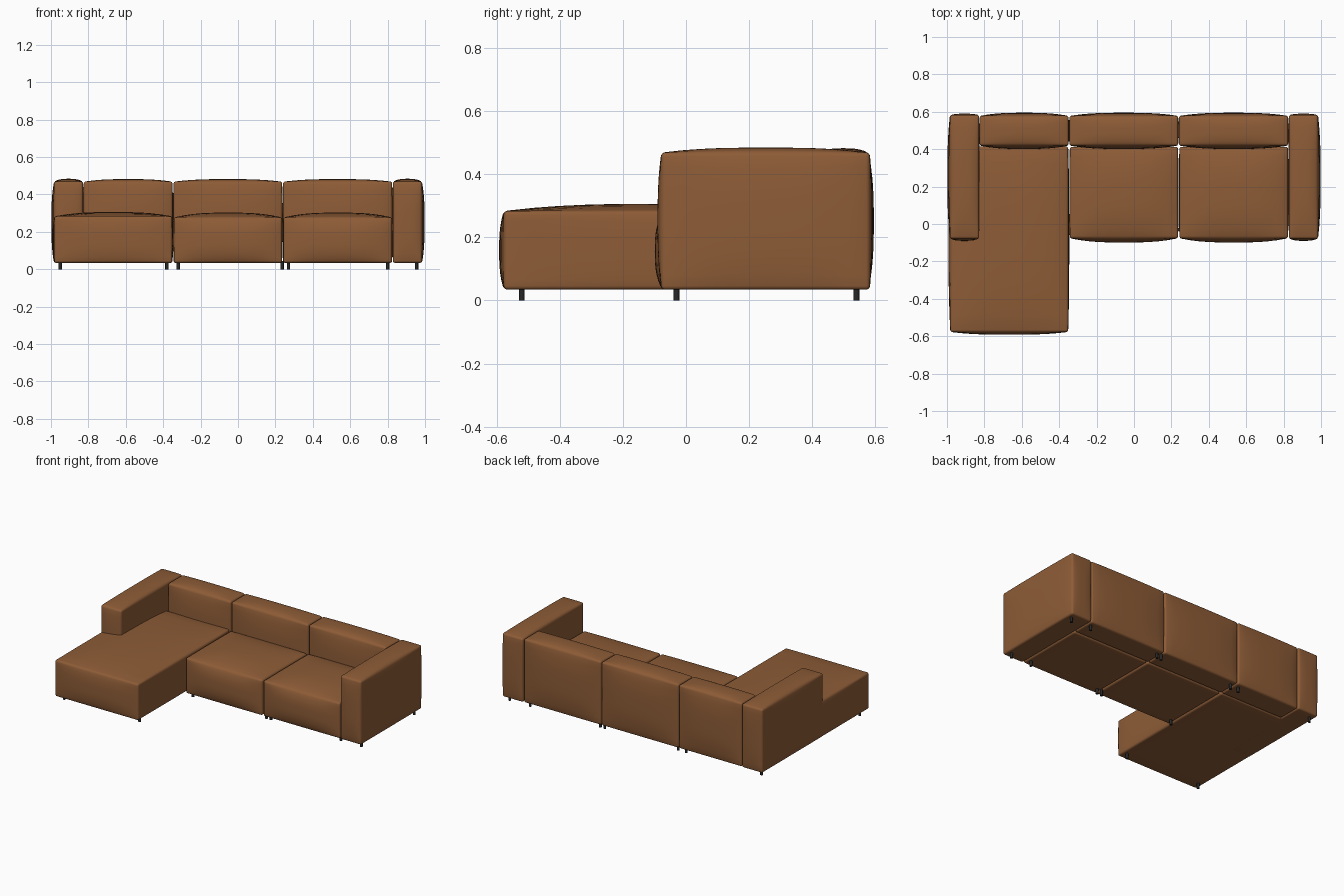
import bpy, bmesh, math
from mathutils import Vector

if "Cube" in bpy.data.objects:
    bpy.data.objects.remove(bpy.data.objects["Cube"])


def material(name, rgb):
    m = bpy.data.materials.new(name)
    m.diffuse_color = (*rgb, 1)
    m.use_nodes = True
    m.node_tree.nodes["Principled BSDF"].inputs["Base Color"].default_value = m.diffuse_color
    return m


LEATHER = material("tan leather", (0.27, 0.108, 0.038))
METAL = material("dark metal", (0.02, 0.02, 0.02))
N = 16  # grid cells along each cushion edge


def grid_value(t, h, r):
    """Map t in -1..1 to a coordinate, with two narrow cells in each rounded edge."""
    i = round((t + 1) / 2 * N)
    k = min(i, N - i)
    if k <= 2:
        return math.copysign(h - r * (0, 0.5858, 1)[k], t)
    return (h - r) * (i - N / 2) / (N / 2 - 2)


def cushion(name, lo, hi, bulge, r=0.012):
    """Rounded box whose panels swell; bulge = (-x, +x, -y, +y, -z, +z)."""
    lo, hi = Vector(lo), Vector(hi)
    mid, half = (lo + hi) / 2, (hi - lo) / 2
    bm = bmesh.new()
    bmesh.ops.create_cube(bm, size=2)
    bmesh.ops.subdivide_edges(bm, edges=bm.edges[:], cuts=N - 1, use_grid_fill=True)
    for v in bm.verts:
        p = Vector([grid_value(v.co[a], half[a], r) for a in range(3)])
        core = Vector([max(-half[a] + r, min(half[a] - r, p[a])) for a in range(3)])
        p = core + (p - core).normalized() * r
        s = [p[a] / half[a] for a in range(3)]
        fall = [max(0.0, 1 - abs(c) ** 2.8) for c in s]
        for a in range(3):
            amount = bulge[2 * a + (s[a] > 0)]
            p[a] += amount * s[a] * fall[a - 1] * fall[a - 2]
        v.co = p + mid
    me = bpy.data.meshes.new(name)
    bm.to_mesh(me)
    bm.free()
    me.materials.append(LEATHER)
    ob = bpy.data.objects.new(name, me)
    bpy.context.collection.objects.link(ob)
    for poly in me.polygons:
        poly.use_smooth = True
    return ob


Z0 = 0.034
# arms
for side, name in ((-1, "left_arm"), (1, "right_arm")):
    x = sorted((side * 0.828, side * 0.984))
    out = (0.014, 0.002) if side < 0 else (0.002, 0.014)
    cushion(name, (x[0], -0.078, Z0), (x[1], 0.582, 0.468), (*out, 0.012, 0.008, 0, 0.016))

# backrests
for name, x0, x1 in (("left_back", -0.825, -0.35), ("middle_back", -0.345, 0.236),
                     ("right_back", 0.241, 0.824)):
    cushion(name, (x0, 0.419, Z0), (x1, 0.578, 0.468), (0.002, 0.002, 0.018, 0.017, 0, 0.014))

# seats
for name, x0, x1 in (("middle_seat", -0.343, 0.235), ("right_seat", 0.243, 0.823)):
    cushion(name, (x0, -0.076, Z0), (x1, 0.412, 0.277), (0.003, 0.003, 0.023, 0.002, 0, 0.026))

# chaise
cushion("chaise_seat", (-0.982, -0.577, Z0), (-0.352, 0.415, 0.283),
        (0.01, 0.006, 0.015, 0, 0, 0.023))

# legs
spots = [(x, y) for x in (-0.95, -0.38) for y in (-0.52, 0.54)]
spots += [(x, y) for x in (-0.32, 0.236, 0.27, 0.8, 0.955) for y in (-0.03, 0.54)]
for x, y in spots:
    bpy.ops.mesh.primitive_cylinder_add(vertices=16, radius=0.009, depth=0.045,
                                        location=(x, y, 0.0225))
    leg = bpy.context.object
    leg.name = "leg"
    leg.data.materials.append(METAL)
    bpy.ops.object.shade_smooth_by_angle(angle=math.radians(40))
